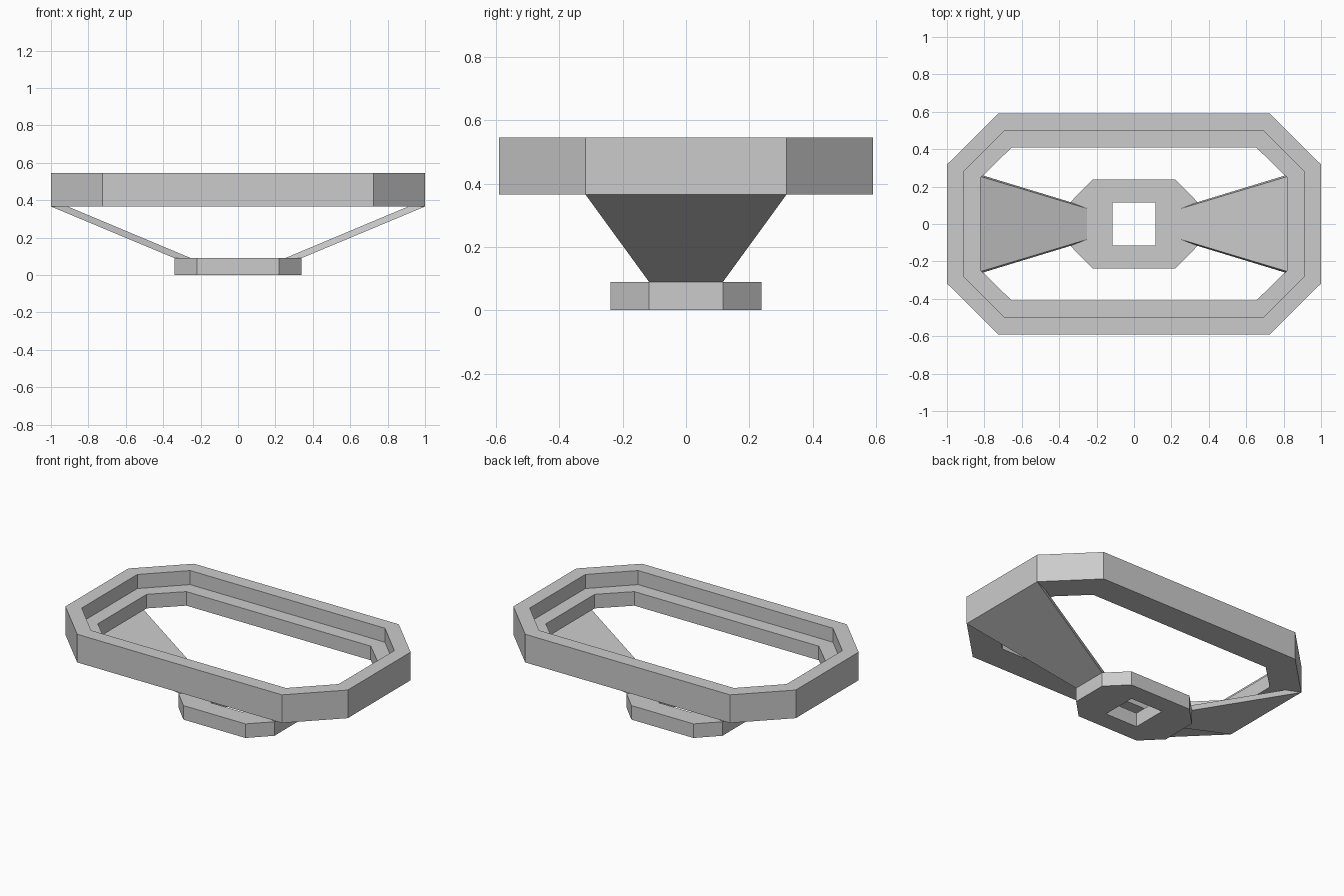
import bpy
import bmesh

cube = bpy.data.objects.get("Cube")
if cube:
    bpy.data.objects.remove(cube, do_unlink=True)

grey = bpy.data.materials.new("light_grey")
grey.use_nodes = True
grey.diffuse_color = (0.6, 0.6, 0.6, 1)
grey.node_tree.nodes["Principled BSDF"].inputs["Base Color"].default_value = grey.diffuse_color


def octagon(hx, hy, cx, cy):
    """Chamfered rectangle, counter-clockwise; cx and cy are the chamfer ends."""
    quarter = [(hx, cy), (cx, hy)]
    half = quarter + [(-x, y) for x, y in reversed(quarter)]
    return half + [(-x, -y) for x, y in half]


def loft(name, sections, closed):
    """Bridge equal-sized loops of points; closed joins last to first, else ends are capped."""
    bm = bmesh.new()
    loops = [[bm.verts.new(p) for p in s] for s in sections]
    n = len(loops[0])
    pairs = list(zip(loops, loops[1:]))
    if closed:
        pairs.append((loops[-1], loops[0]))
    else:
        bm.faces.new(loops[0])
        bm.faces.new(loops[-1])
    for a, b in pairs:
        for i in range(n):
            j = (i + 1) % n
            bm.faces.new((a[i], a[j], b[j], b[i]))
    bmesh.ops.recalc_face_normals(bm, faces=bm.faces[:])
    mesh = bpy.data.meshes.new(name)
    bm.to_mesh(mesh)
    bm.free()
    mesh.materials.append(grey)
    obj = bpy.data.objects.new(name, mesh)
    bpy.context.collection.objects.link(obj)
    return obj


def at(outline, z):
    return [(x, y, z) for x, y in outline]


BASE_TOP, RIM_BOTTOM, LEDGE, RIM_TOP = 0.09, 0.366, 0.456, 0.546

# Upper rim with a stepped inner ledge
outer = octagon(1.0, 0.591, 0.725, 0.318)
step = octagon(0.91, 0.501, 0.69, 0.281)
inner = octagon(0.82, 0.41, 0.653, 0.247)
loft("stepped_rim", [at(outer, RIM_BOTTOM), at(outer, RIM_TOP), at(step, RIM_TOP),
                     at(step, LEDGE), at(inner, LEDGE), at(inner, RIM_BOTTOM)], True)

# Octagonal foot with a square hole cut through it
foot = octagon(0.34, 0.238, 0.22, 0.117)
base = loft("foot", [at(foot, 0), at(foot, BASE_TOP)], False)
square = [(0.115, 0.115), (-0.115, 0.115), (-0.115, -0.115), (0.115, -0.115)]
cutter = loft("hole_cutter", [at(square, -0.1), at(square, 0.2)], False)
cutter.hide_render = True
cutter.hide_set(True)
cut = base.modifiers.new("square_hole", 'BOOLEAN')
cut.operation = 'DIFFERENCE'
cut.solver = 'EXACT'
cut.object = cutter
bpy.context.view_layer.objects.active = base
base.select_set(True)
bpy.ops.object.modifier_apply(modifier=cut.name)
bpy.data.objects.remove(cutter, do_unlink=True)

# Flared arms joining the foot to both ends of the rim
for side, name in ((1, "left_arm"), (-1, "right_arm")):
    low = [(0.34, 0.117), (0.252, 0.083), (0.252, -0.083), (0.34, -0.117)]
    high = [(1.0, 0.318), (0.91, 0.281), (0.91, -0.281), (1.0, -0.318)]
    loft(name, [[(side * x, y, z) for x, y in outline]
                for outline, z in ((low, BASE_TOP), (high, RIM_BOTTOM))], False)
